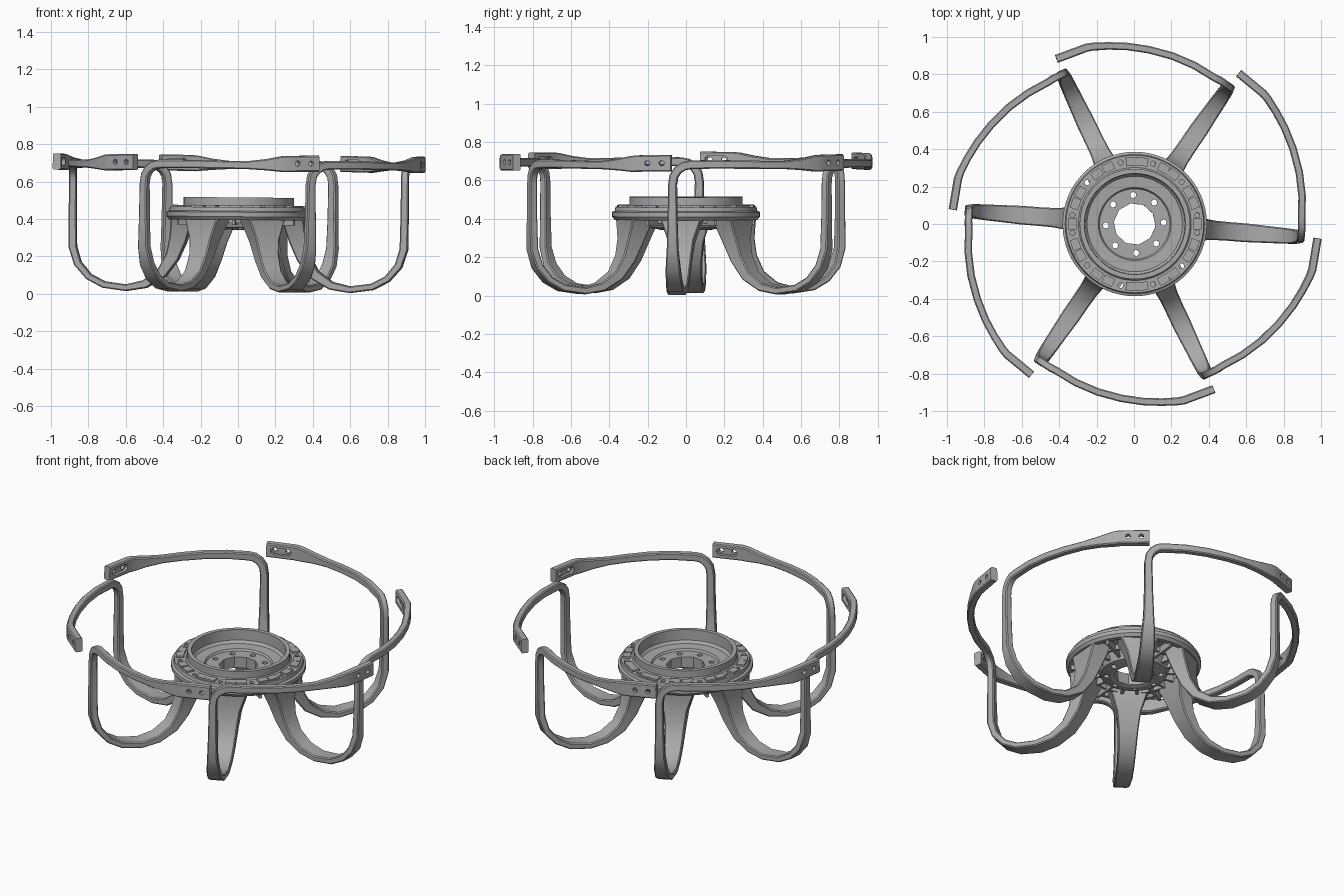
import bpy, bmesh, math
from math import radians, sin, cos, pi
from mathutils import Vector, Matrix

if "Cube" in bpy.data.objects:
    bpy.data.objects.remove(bpy.data.objects["Cube"])

metal = bpy.data.materials.new("grey metal")
metal.use_nodes = True
GREY = (0.4, 0.4, 0.4, 1)
metal.diffuse_color = GREY
metal.node_tree.nodes["Principled BSDF"].inputs["Base Color"].default_value = GREY

TILT = Matrix.Rotation(0.009, 4, 'Y')
ARM_START = radians(-4.5)


def make_object(name, bm):
    bmesh.ops.recalc_face_normals(bm, faces=bm.faces)
    mesh = bpy.data.meshes.new(name)
    bm.to_mesh(mesh)
    bm.free()
    mesh.materials.append(metal)
    ob = bpy.data.objects.new(name, mesh)
    bpy.context.collection.objects.link(ob)
    return ob


def shade(ob):
    bpy.ops.object.select_all(action='DESELECT')
    ob.select_set(True)
    bpy.context.view_layer.objects.active = ob
    bpy.ops.object.shade_smooth_by_angle(angle=radians(28))


def cut(ob, bm):
    """Subtract the cutter mesh from the object and bake the result."""
    cutter = make_object("cutter", bm)
    cutter.hide_render = True
    mod = ob.modifiers.new("cut", 'BOOLEAN')
    mod.operation, mod.solver, mod.object = 'DIFFERENCE', 'EXACT', cutter
    graph = bpy.context.evaluated_depsgraph_get()
    mesh = bpy.data.meshes.new_from_object(ob.evaluated_get(graph))
    ob.modifiers.clear()
    ob.data = mesh
    bpy.data.objects.remove(cutter)


def cylinder(bm, radius, depth, matrix, sides=12):
    bmesh.ops.create_cone(bm, cap_ends=True, segments=sides, radius1=radius,
                          radius2=radius, depth=depth, matrix=matrix)


def box(bm, size, matrix):
    bmesh.ops.create_cube(bm, size=1, matrix=matrix @ Matrix.Diagonal((*size, 1)))


def bridge(bm, rings, closed=False):
    n = len(rings[0])
    pairs = list(zip(rings, rings[1:] + rings[:1])) if closed else list(zip(rings, rings[1:]))
    for a, b in pairs:
        for i in range(n):
            j = (i + 1) % n
            bm.faces.new((a[i], a[j], b[j], b[i]))


def lathe(profile, steps=60):
    bm = bmesh.new()
    rings = [[bm.verts.new((r * cos(2 * pi * k / steps), r * sin(2 * pi * k / steps), z))
              for r, z in profile] for k in range(steps)]
    bridge(bm, rings, closed=True)
    return bm


def spin(angle, r=0, z=0):
    return Matrix.Rotation(angle, 4, 'Z') @ Matrix.Translation((r, 0, z))


# Hub: stepped flange, raised collar, sunken floor and lower boss
hub = make_object("hub", lathe([
    (.27, .515), (.295, .515), (.295, .472), (.302, .463), (.368, .463), (.372, .442),
    (.386, .436), (.386, .412), (.372, .395), (.345, .395), (.335, .41), (.215, .408),
    (.19, .355), (.13, .342), (.08, .36), (.08, .418), (.188, .418), (.195, .43),
    (.255, .434), (.268, .45)]))
half = [8, 42, 73, 103, 139, 172]
hole_angles = [radians(a) for a in half + [360 - a for a in reversed(half)]]
holes = bmesh.new()
cylinder(holes, .112, .4, spin(.2, 0, .4), 10)
for a in hole_angles:
    cylinder(holes, .014, .3, spin(a, .337, .43))
for k in range(8):
    cylinder(holes, .016, .4, spin(k * pi / 4 + .05, .155, .4))
cut(hub, holes)

# Flange pads sit between neighbouring bolt holes
pads = bmesh.new()
for a, b in zip(hole_angles, hole_angles[1:] + [hole_angles[0] + 2 * pi]):
    count = 2 if b - a > radians(20) else 1
    for k in range(count):
        t = a + (b - a) * (k + 1) / (count + 1)
        box(pads, (.045, .06, .012), spin(t, .335, .467))
flange_pads = make_object("flange_pads", pads)

# Radial ribs and a stiffening ring under the hub
ribs = bmesh.new()
for k in range(18):
    box(ribs, (.18, .016, .05), spin(ARM_START + radians(20 * k + 10), .27, .392))
hub_ribs = make_object("hub_ribs", ribs)
under_ring = make_object("under_ring", lathe([(.27, .415), (.27, .378), (.255, .378), (.255, .415)]))

# Arm: leg loop as (radius, height, half width, half thickness)
LEG = [(.30, .425, .125, .062), (.303, .37, .10, .055), (.322, .28, .07, .045),
       (.352, .19, .058, .036), (.41, .10, .052, .028), (.50, .042, .05, .022),
       (.60, .022, .05, .018), (.72, .038, .045, .018), (.80, .08, .042, .018),
       (.86, .15, .038, .02), (.888, .24, .03, .022), (.89, .40, .025, .021),
       (.89, .58, .023, .02)]
# Band: (degrees of sweep, radius, height, half height, half thickness)
BAND = [(6, .89, .685, .023, .02), (14, .905, .687, .022, .02), (22, .92, .686, .022, .02),
        (30, .935, .684, .021, .02), (37, .95, .683, .021, .02), (43, .963, .686, .03, .02),
        (48, .975, .69, .042, .021), (50, .978, .692, .043, .022), (60, .978, .694, .043, .022)]


def arm_mesh():
    stations = [(Vector((r, 0, z)), 0, False, w, t) for r, z, w, t in LEG]
    for k in (1, 2, 3):
        a = k * pi / 8
        stations.append((Vector((.89, .095 * (1 - cos(a)), .59 + .095 * sin(a))), 0, True, .023, .02))
    for deg, r, z, w, t in BAND:
        a = radians(deg)
        stations.append((Vector((r * cos(a), r * sin(a), z)), a, True, w, t))
    bm = bmesh.new()
    rings = []
    last = len(stations) - 1
    for i, (p, a, on_band, w, t) in enumerate(stations):
        along = (stations[min(i + 1, last)][0] - stations[max(i - 1, 0)][0]).normalized()
        if on_band:
            v = Vector((-cos(a), -sin(a), 0))
            v = (v - along * v.dot(along)).normalized()
            u = v.cross(along)
        else:
            u = Vector((0, 1, 0))
            v = along.cross(u)
        # Chamfered rectangular section
        c = .006
        section = [(w - c, t), (w, t - c), (w, c - t), (w - c, -t),
                   (c - w, -t), (-w, c - t), (-w, t - c), (c - w, t)]
        rings.append([bm.verts.new(p + u * x + v * y) for x, y in section])
    bridge(bm, rings)
    bm.faces.new(rings[0])
    bm.faces.new(rings[-1])
    return bm


arm = make_object("arm_1", arm_mesh())

# Bolt holes and the inner slot in the end plate
side = Matrix.Rotation(pi / 2, 4, 'Y')
mid = spin(radians(55), .974, .694)
bolt = bmesh.new()
for y in (-.038, .038):
    cylinder(bolt, .014, .2, mid @ Matrix.Translation((0, y, 0)) @ side)
cut(arm, bolt)
slot = bmesh.new()
ends = [(y + .021 * cos(s + k * pi / 6), .021 * sin(s + k * pi / 6))
        for y, s in ((.04, -pi / 2), (-.04, pi / 2)) for k in range(7)]
loops = [[slot.verts.new(mid @ Vector((x, y, z))) for y, z in ends] for x in (-.06, -.004)]
bridge(slot, loops)
for loop in loops:
    slot.faces.new(loop)
cut(arm, slot)

# Six arms around the hub
arms = [arm]
for k in range(1, 6):
    copy = bpy.data.objects.new(f"arm_{k + 1}", arm.data)
    bpy.context.collection.objects.link(copy)
    arms.append(copy)
shade(arm)
for k, ob in enumerate(arms):
    ob.matrix_world = TILT @ Matrix.Translation((0, 0, .005)) @ spin(ARM_START + k * pi / 3)

for ob in (hub, flange_pads, hub_ribs, under_ring):
    shade(ob)
    ob.matrix_world = TILT
